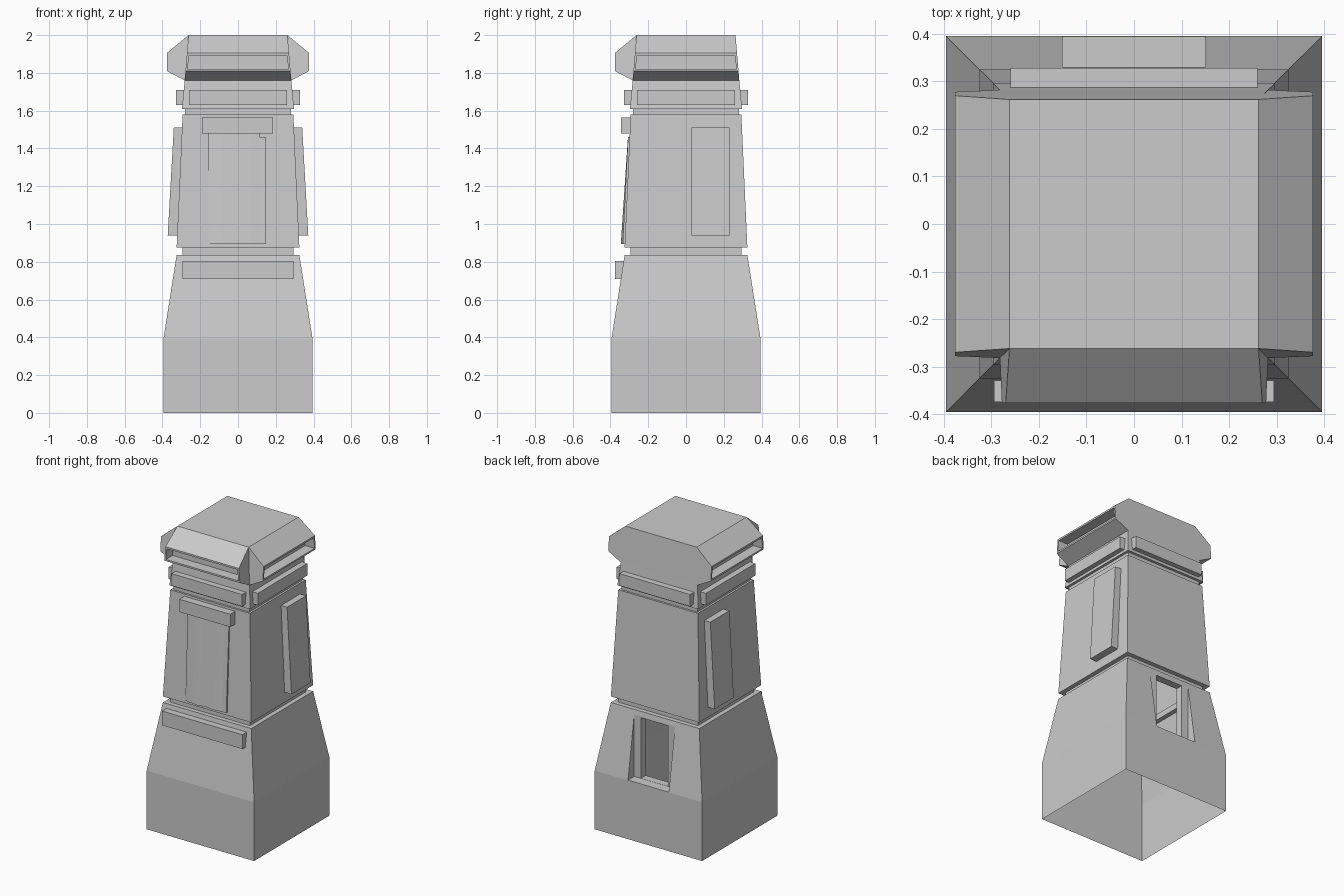
import bpy, bmesh, math
from mathutils import Matrix, Vector

cube = bpy.data.objects.get("Cube")
if cube:
    bpy.data.objects.remove(cube, do_unlink=True)

GREY = (0.6, 0.6, 0.6, 1.0)
stone = bpy.data.materials.new("light_grey")
stone.use_nodes = True
stone.diffuse_color = GREY
stone.node_tree.nodes["Principled BSDF"].inputs["Base Color"].default_value = GREY


def finish(name, bm, turn=0):
    """Turn about the vertical axis and make an object."""
    bmesh.ops.recalc_face_normals(bm, faces=bm.faces)
    bm.transform(Matrix.Rotation(math.radians(turn), 4, "Z"))
    mesh = bpy.data.meshes.new(name)
    bm.to_mesh(mesh)
    bm.free()
    mesh.materials.append(stone)
    obj = bpy.data.objects.new(name, mesh)
    bpy.context.collection.objects.link(obj)
    return obj


def loft(rings):
    """Skin a list of equal rings of points and cap both ends."""
    bm = bmesh.new()
    rows = [[bm.verts.new(p) for p in ring] for ring in rings]
    for a, b in zip(rows, rows[1:]):
        for i in range(len(a)):
            j = (i + 1) % len(a)
            bm.faces.new((a[i], a[j], b[j], b[i]))
    bm.faces.new(rows[0])
    bm.faces.new(rows[-1])
    return bm


def rect(x0, x1, y0, y1, z):
    return [(x0, y0, z), (x1, y0, z), (x1, y1, z), (x0, y1, z)]


def block(name, x, y, z, lean=0.0, turn=0):
    """Box whose top is shifted by lean along y."""
    return finish(name, loft([rect(*x, *y, z[0]),
                              rect(*x, y[0] + lean, y[1] + lean, z[1])]), turn)


# Tower shell: square rings with two grooves
PROFILE = [(0.395, 0), (0.395, 0.39), (0.325, 0.835), (0.295, 0.835),
           (0.295, 0.875), (0.325, 0.875), (0.293, 1.58), (0.28, 1.58),
           (0.28, 1.61), (0.297, 1.61), (0.282, 1.76), (0.262, 2.0)]
tower = finish("tower_shell", loft([rect(-h, h, -h, h, z) for h, z in PROFILE]))

# Rear doorway: wide recess, then a narrower opening
cutters = [block("recess_cutter", (-0.15, 0.15), (0.33, 0.5), (0.392, 0.83)),
           block("opening_cutter", (-0.1, 0.1), (0.28, 0.4), (0.393, 0.795))]
for cutter in cutters:
    cutter.hide_render = True
    mod = tower.modifiers.new("cut", "BOOLEAN")
    mod.operation = "DIFFERENCE"
    mod.solver = "EXACT"
    mod.object = cutter
bpy.context.view_layer.update()
cut_mesh = bpy.data.meshes.new_from_object(
    tower.evaluated_get(bpy.context.evaluated_depsgraph_get()))
tower.modifiers.clear()
tower.data = cut_mesh
for cutter in cutters:
    bpy.data.objects.remove(cutter, do_unlink=True)

# Open the underside and the doorway into the hollow interior
bm = bmesh.new()
bm.from_mesh(cut_mesh)
holes = []
for f in bm.faces:
    c = f.calc_center_median()
    doorway = abs(c.y - 0.28) < 0.004 and abs(c.x) < 0.1 and 0.39 < c.z < 0.8
    if c.z < 0.001 or (doorway and abs(f.normal.y) > 0.99):
        holes.append(f)
bmesh.ops.delete(bm, geom=holes, context="FACES")
bm.to_mesh(cut_mesh)
bm.free()

# Visors with sunken viewing slots on the front and both sides
VISOR = [(0.262, -0.262, 2.0), (0.27, -0.377, 1.905),
         (0.278, -0.377, 1.81), (0.282, -0.282, 1.76)]
for side, turn in (("front", 0), ("left", 90), ("right", -90)):
    bm = loft([[(s * x, y, z) for x, y, z in VISOR] for s in (-1, 1)])
    bmesh.ops.recalc_face_normals(bm, faces=bm.faces)
    face = min(bm.faces, key=lambda f: f.calc_center_median().y)
    bmesh.ops.inset_individual(bm, faces=[face], thickness=0.016)
    slot = bmesh.ops.extrude_discrete_faces(bm, faces=[face])["faces"]
    bmesh.ops.translate(bm, verts=slot[0].verts, vec=Vector((0, 0.07, 0)))
    finish(side + "_visor", bm, turn)

# Collar bars on all four sides
for side, turn in (("front", 0), ("left", 90), ("back", 180), ("right", -90)):
    block(side + "_collar_bar", (-0.26, 0.26), (-0.328, -0.28), (1.63, 1.71), turn=turn)

# Leaning side panels, towards the rear
block("left_side_panel", (0.03, 0.23), (-0.372, -0.315), (0.94, 1.51), 0.032, 90)
block("right_side_panel", (-0.23, -0.03), (-0.372, -0.315), (0.94, 1.51), 0.032, -90)

# Front lintel and lower front bar
block("front_lintel", (-0.19, 0.185), (-0.345, -0.28), (1.48, 1.565))
block("lower_front_bar", (-0.295, 0.295), (-0.375, -0.32), (0.71, 0.805))

# Hanging curtain: flat at the top, gently folded at the bottom
FOLDS = [(-0.155, 0.006), (-0.13, 0.012), (-0.06, 0.02), (0.0, 0.01),
         (0.06, 0.02), (0.115, 0.01)]
bm = bmesh.new()
low = [bm.verts.new((x, -0.325 - d, 0.895)) for x, d in FOLDS]
high = [bm.verts.new((x, -0.306, 1.48)) for x, d in FOLDS]
for i in range(len(FOLDS) - 1):
    bm.faces.new((low[i], low[i + 1], high[i + 1], high[i]))
curtain = finish("front_curtain", bm)
for poly in curtain.data.polygons:
    poly.use_smooth = True

# Narrow strip beside the curtain
block("curtain_edge_strip", (0.115, 0.148), (-0.335, -0.32), (0.895, 1.46), 0.028)
